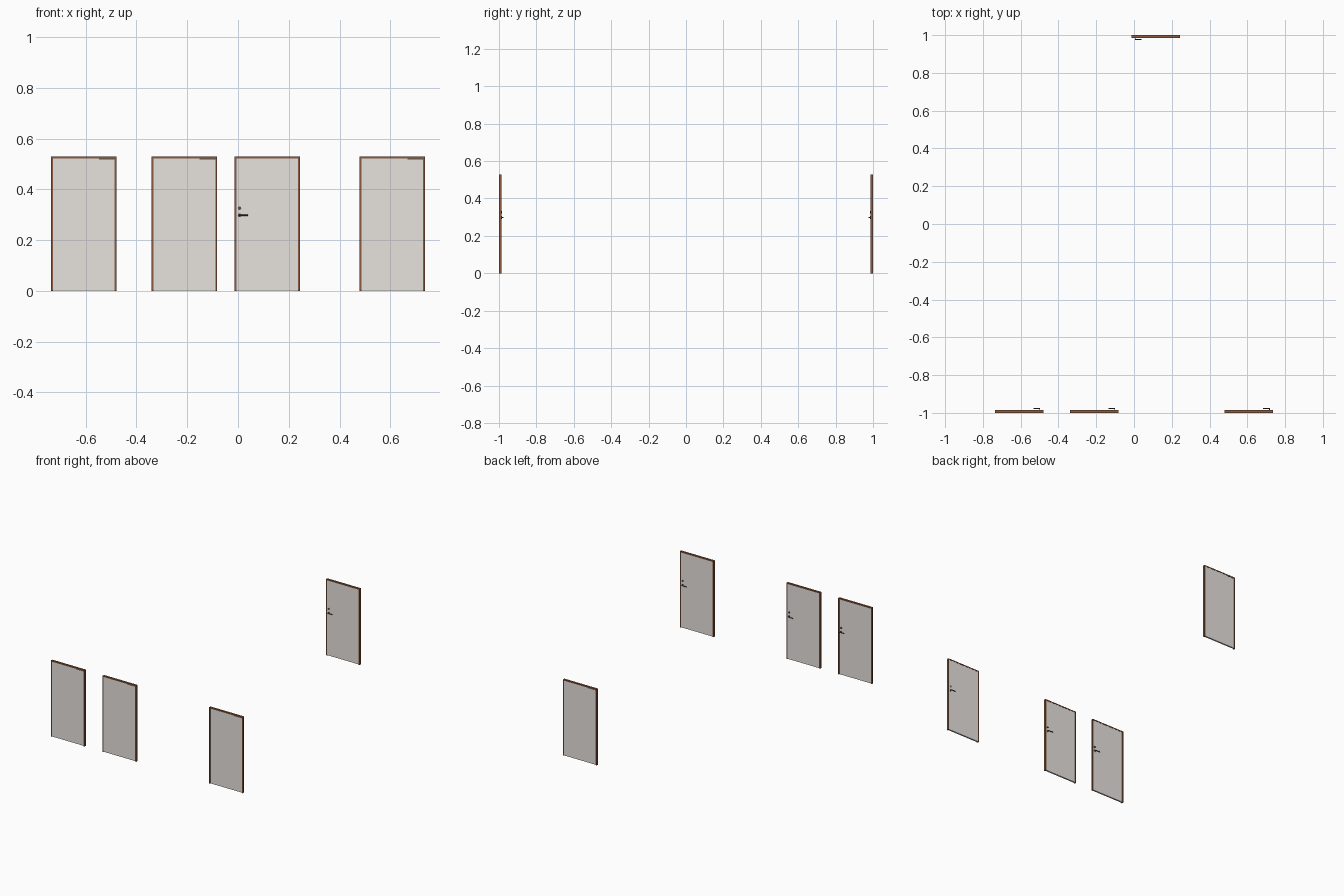
import bpy
import math
from mathutils import Matrix, Vector

if "Cube" in bpy.data.objects:
    bpy.data.objects.remove(bpy.data.objects["Cube"])


def material(name, rgb):
    m = bpy.data.materials.new(name)
    m.diffuse_color = (*rgb, 1)
    m.use_nodes = True
    m.node_tree.nodes["Principled BSDF"].inputs["Base Color"].default_value = m.diffuse_color
    return m


BROWN = material("brown_wood", (0.25, 0.105, 0.05))
GREY = material("warm_grey_panel", (0.80, 0.765, 0.73))
METAL = material("dark_metal", (0.09, 0.088, 0.085))

W, H, D, T = 0.129, 0.529, 0.014, 0.0075  # half width, height, depth, frame bar


def finish(name, mat, place):
    ob = bpy.context.object
    ob.name = name
    ob.data.materials.append(mat)
    bpy.context.view_layer.update()
    ob.matrix_world = place @ ob.matrix_world
    return ob


def box(name, lo, hi, mat, place):
    lo, hi = Vector(lo), Vector(hi)
    bpy.ops.mesh.primitive_cube_add(size=1, location=(lo + hi) / 2)
    bpy.context.object.scale = hi - lo
    return finish(name, mat, place)


def rod(name, a, b, r, mat, place, sides=16):
    a, b = Vector(a), Vector(b)
    d = b - a
    bpy.ops.mesh.primitive_cylinder_add(
        vertices=sides, radius=r, depth=d.length, location=(a + b) / 2,
        rotation=d.to_track_quat('Z', 'Y').to_euler())
    bpy.ops.object.shade_smooth_by_angle(angle=math.radians(40))
    return finish(name, mat, place)


def door(i, place):
    n = f"door_{i}_"
    # frame: two jambs and a head
    for side, s in (("left", -1), ("right", 1)):
        xs = sorted((s * W, s * (W - T)))
        box(n + side + "_jamb", (xs[0], 0, 0), (xs[1], D, H), BROWN, place)
    box(n + "frame_head", (T - W, 0, H - T), (W - T, D, H), BROWN, place)
    # leaf, set just inside the frame faces
    box(n + "leaf", (T - W, 0.0015, 0.002), (W - T, D - 0.0015, H - T), GREY, place)
    # small dark strip at the top of the outer face
    box(n + "top_strip", (0.060, 0.0002, H - T - 0.003), (W - T, 0.002, H - T), METAL, place)
    # handle: rosette, neck and lever; lock rosette above
    hx, hz, f = 0.109, 0.298, D - 0.002
    rod(n + "handle_rosette", (hx, f, hz), (hx, f + 0.003, hz), 0.007, METAL, place, 24)
    rod(n + "handle_neck", (hx, f, hz), (hx, f + 0.011, hz), 0.002, METAL, place)
    rod(n + "handle_lever", (hx + 0.002, f + 0.010, hz), (hx - 0.034, f + 0.010, hz), 0.0026, METAL, place)
    rod(n + "lock_rosette", (hx, f, 0.326), (hx, f + 0.003, 0.326), 0.007, METAL, place, 24)


# three doors along the front, one turned round at the back
for i, x in enumerate((-0.608, -0.211, 0.608), 1):
    door(i, Matrix.Translation((x, -1, 0)))
door(4, Matrix.Translation((0.115, 1, 0)) @ Matrix.Rotation(math.pi, 4, 'Z'))
